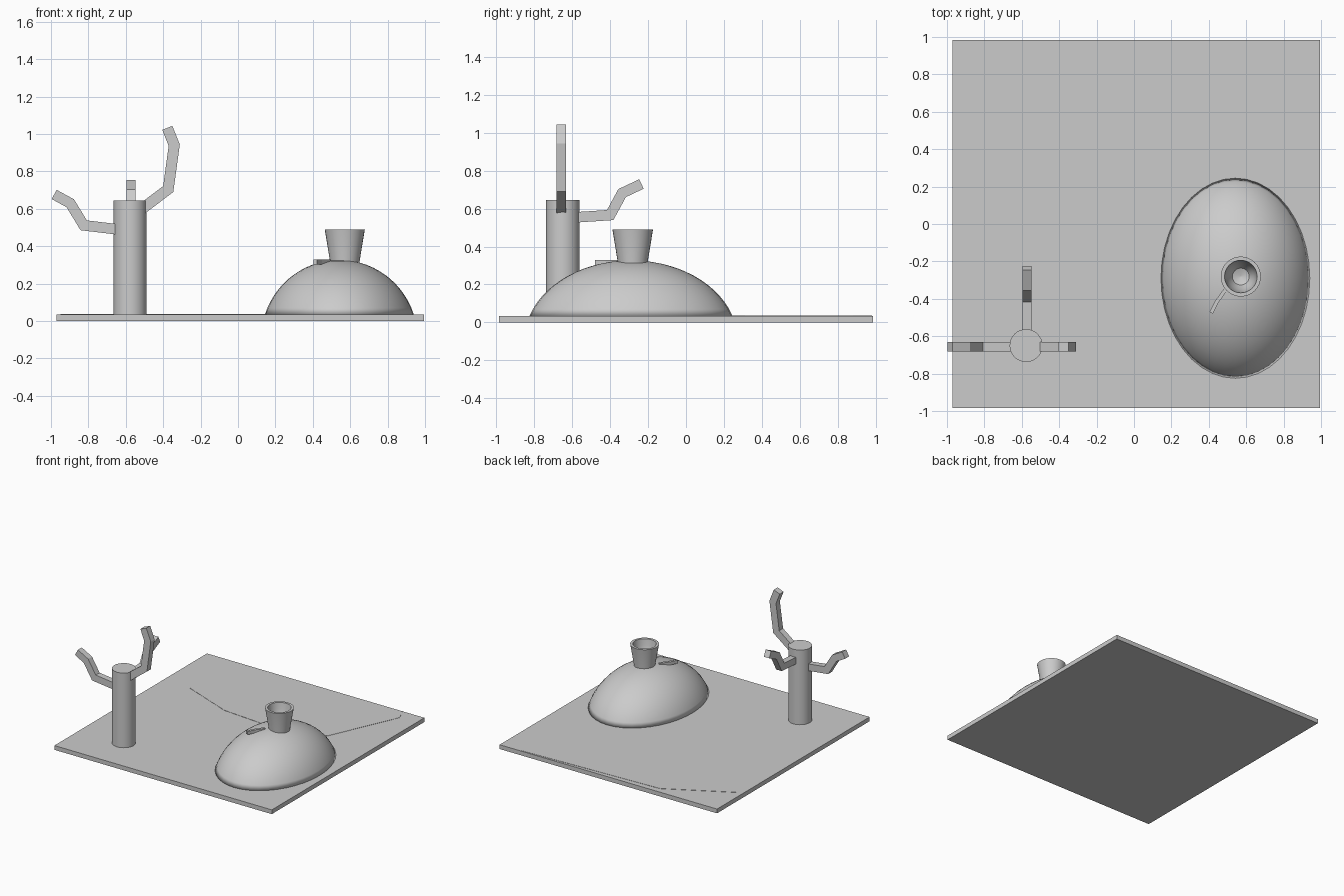
import bpy, bmesh, math
from mathutils import Vector

cube = bpy.data.objects.get("Cube")
if cube:
    bpy.data.objects.remove(cube)

GROUND = 0.035

grey = bpy.data.materials.new("plain_grey")
grey.use_nodes = True
colour = (0.6, 0.6, 0.6, 1)
grey.diffuse_color = colour
grey.node_tree.nodes["Principled BSDF"].inputs["Base Color"].default_value = colour


def finish(name, bm, smooth=None):
    """Turn a bmesh into a named object; smooth is an edge angle in degrees."""
    bmesh.ops.recalc_face_normals(bm, faces=bm.faces)
    mesh = bpy.data.meshes.new(name)
    bm.to_mesh(mesh)
    bm.free()
    mesh.materials.append(grey)
    obj = bpy.data.objects.new(name, mesh)
    bpy.context.collection.objects.link(obj)
    if smooth:
        bpy.ops.object.select_all(action="DESELECT")
        obj.select_set(True)
        bpy.context.view_layer.objects.active = obj
        bpy.ops.object.shade_smooth_by_angle(angle=math.radians(smooth))
    return obj


def prism(name, outline, z0, z1):
    """Extrude a flat outline upward."""
    bm = bmesh.new()
    face = bm.faces.new([bm.verts.new((x, y, z0)) for x, y in outline])
    top = bmesh.ops.extrude_face_region(bm, geom=[face])["geom"]
    verts = [v for v in top if isinstance(v, bmesh.types.BMVert)]
    bmesh.ops.translate(bm, verts=verts, vec=(0, 0, z1 - z0))
    return finish(name, bm)


def lathe(name, profile, centre, stretch=(1, 1), segments=32, smooth=40):
    """Revolve (radius, z) points; ends are closed with flat caps or a pole."""
    bm = bmesh.new()
    rings = []
    for r, z in profile:
        ring = []
        for i in range(segments):
            a = math.tau * i / segments
            ring.append(bm.verts.new((centre[0] + r * stretch[0] * math.cos(a),
                                      centre[1] + r * stretch[1] * math.sin(a), z)))
        rings.append(ring)
    for low, high in zip(rings, rings[1:]):
        for i in range(segments):
            j = (i + 1) % segments
            bm.faces.new((low[i], low[j], high[j], high[i]))
    bm.faces.new(rings[0])
    bm.faces.new(rings[-1])
    bmesh.ops.remove_doubles(bm, verts=bm.verts, dist=1e-5)
    return finish(name, bm, smooth)


def bar(name, path, side, width, depth):
    """Sweep a rectangle along a bent path with mitred corners."""
    pts, side = [Vector(p) for p in path], Vector(side)
    bm = bmesh.new()
    rings = []
    for i, p in enumerate(pts):
        before = (p - pts[i - 1]).normalized() if i else None
        after = (pts[i + 1] - p).normalized() if i < len(pts) - 1 else None
        before, after = before or after, after or before
        tangent = (before + after).normalized()
        across = side.cross(tangent) * (width / 2 / max(tangent.dot(before), 0.5))
        out = side * depth / 2
        rings.append([bm.verts.new(p + a * across + b * out)
                      for a, b in ((1, 1), (1, -1), (-1, -1), (-1, 1))])
    for a, b in zip(rings, rings[1:]):
        for i in range(4):
            j = (i + 1) % 4
            bm.faces.new((a[i], a[j], b[j], b[i]))
    bm.faces.new(rings[0])
    bm.faces.new(rings[-1])
    return finish(name, bm)


# Ground slab and pond
prism("ground_slab", [(-0.97, -0.985), (0.995, -0.985), (0.995, 0.985), (-0.97, 0.985)],
      0, GROUND)
prism("pond", [(-0.95, 0.65), (-0.42, 0.935), (0.8, 0.98), (0.845, 0.88),
               (0.59, 0.31), (0.19, 0.2), (-0.29, 0.24), (-0.73, 0.415)],
      GROUND - 0.002, GROUND + 0.002)

# Tree trunk and its three bent branches
TX, TY = -0.577, -0.65
lathe("tree_trunk", [(0.088, GROUND), (0.088, 0.645)], (TX, TY))
right_path = [(-0.6, 0.485), (-0.825, 0.512), (-0.897, 0.63), (-0.983, 0.677)]
left_path = [(-0.53, 0.587), (-0.373, 0.706), (-0.341, 0.94), (-0.378, 1.033)]
back_path = [(-0.6, 0.553), (-0.4, 0.566), (-0.337, 0.682), (-0.235, 0.73)]
bar("right_branch", [(x, -0.657, z) for x, z in right_path], (0, 1, 0), 0.056, 0.05)
bar("left_branch", [(x, -0.657, z) for x, z in left_path], (0, 1, 0), 0.058, 0.05)
bar("back_branch", [(-0.572, y, z) for y, z in back_path], (1, 0, 0), 0.055, 0.05)

# Oval mound: a stretched spherical cap, softly rounded into its underside
HEIGHT, SPAN, STEPS = 0.292, math.radians(72), 14
dome = []
for i in range(STEPS + 1):
    a = SPAN * (1 - i / STEPS)
    rise = (math.cos(a) - math.cos(SPAN)) / (1 - math.cos(SPAN))
    dome.append((math.sin(a) / math.sin(SPAN), GROUND + HEIGHT * rise))
dome[-1] = (0.004, dome[-1][1])
lathe("mound", dome, (0.542, -0.29), (0.398, 0.535), 40, 180)

# Hollow crater on top, and the small bent twig beside it
lathe("crater", [(0.078, 0.29), (0.08, 0.325), (0.107, 0.49), (0.087, 0.49),
                 (0.08, 0.44), (0.068, 0.39), (0.045, 0.35), (0.004, 0.335)],
      (0.571, -0.281))
bar("twig", [(0.49, -0.35, 0.315), (0.44, -0.42, 0.315), (0.413, -0.475, 0.315)],
    (0, 0, 1), 0.02, 0.026)
